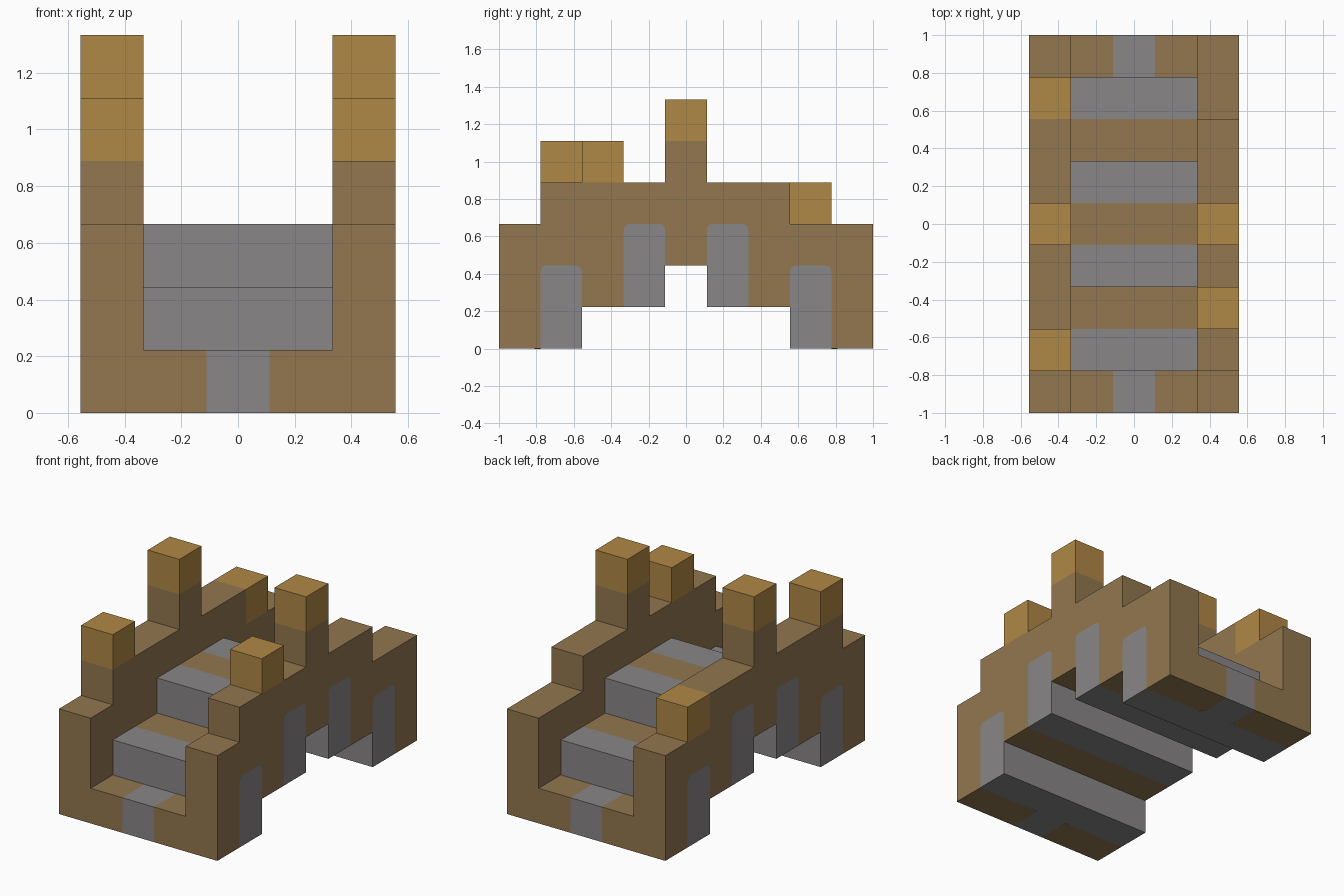
import bpy
import bmesh
from math import sin, cos, pi

cube = bpy.data.objects.get("Cube")
if cube:
    bpy.data.objects.remove(cube, do_unlink=True)

U = 2 / 9                 # block size; the bridge is 9 blocks long, 5 wide
IN, OUT = 1.5, 2.5        # wall inner and outer sides, in blocks
R = 0.15                  # small corner radius, in blocks


def material(name, rgb):
    lin = [((c / 255 + 0.055) / 1.055) ** 2.4 for c in rgb] + [1]
    m = bpy.data.materials.new(name)
    m.use_nodes = True
    m.diffuse_color = lin
    bsdf = next(n for n in m.node_tree.nodes if n.type == 'BSDF_PRINCIPLED')
    bsdf.inputs["Base Color"].default_value = lin
    return m


BROWN = material("brown_wood", (146, 119, 79))
GREY = material("grey_stone", (137, 134, 135))
GOLD = material("golden_wood", (176, 136, 70))


def prism(name, points, shift, mat):
    """Extrude a polygon (in blocks) by a vector; y is counted from the front."""
    bm = bmesh.new()
    face = bm.faces.new([bm.verts.new(p) for p in points])
    new = bmesh.ops.extrude_face_region(bm, geom=[face])["geom"]
    bmesh.ops.translate(bm, vec=shift,
                        verts=[g for g in new if isinstance(g, bmesh.types.BMVert)])
    bmesh.ops.recalc_face_normals(bm, faces=bm.faces)
    for v in bm.verts:
        v.co = (v.co.x * U, (v.co.y - 4.5) * U, v.co.z * U)
    mesh = bpy.data.meshes.new(name)
    bm.to_mesh(mesh)
    bm.free()
    mesh.materials.append(mat)
    obj = bpy.data.objects.new(name, mesh)
    bpy.context.collection.objects.link(obj)


def box(name, x0, x1, y0, z0, z1, mat):
    ring = [(x0, y0, z0), (x1, y0, z0), (x1, y0 + 1, z0), (x0, y0 + 1, z0)]
    prism(name, ring, (0, 0, z1 - z0), mat)


def arch(y, top, z_front, z_back):
    """Outline of a one-block pier with rounded upper corners, front to back."""
    pts = [(y, z_front)]
    for cy, start in ((y + R, pi), (y + 1 - R, pi / 2)):
        for i in range(6):
            a = start - i * pi / 10
            pts.append((cy + R * cos(a), top - R + R * sin(a)))
    return pts + [(y + 1, z_back)]


# Pier slots: y, top, underside in front, underside behind
slots = [(1, 2, 0, 1), (3, 3, 1, 2), (5, 3, 2, 1), (7, 2, 1, 0)]
wall_tops = [3, 4, 4, 4, 5, 4, 4, 3, 3]

# Stepped wall outline: underside with slots, then the parapet back to front
outline = [(0, 0)]
for s in slots:
    outline += arch(*s)
outline.append((9, 0))
for y in reversed(range(9)):
    if y == 8 or wall_tops[y] != wall_tops[y + 1]:
        outline.append((y + 1, wall_tops[y]))
    if y == 0 or wall_tops[y] != wall_tops[y - 1]:
        outline.append((y, wall_tops[y]))

# Post caps: y and base height on each side
caps = {"left": [(2, 4), (4, 5)], "right": [(1, 4), (4, 5), (7, 3)]}

for side, sx in (("left", 1), ("right", -1)):
    shift = (sx * (OUT - IN), 0, 0)
    prism(side + "_wall", [(sx * IN, y, z) for y, z in outline], shift, BROWN)
    for n, (y, top, zf, zb) in enumerate(slots, 1):
        foot = min(zf, zb)
        pier = [(sx * IN, py, pz) for py, pz in arch(y, top, foot, foot)]
        prism(f"{side}_pier_{n}", pier, shift, GREY)
    for n, (y, z) in enumerate(caps[side], 1):
        box(f"{side}_post_cap_{n}", sx * IN, sx * OUT, y, z, z + 1, GOLD)

# Stepped deck: grey beams alternating with brown planks
for n, (y, top, zf, zb) in enumerate(slots, 1):
    box(f"deck_beam_{n}", -IN, IN, y, min(zf, zb), top, GREY)
for n, (y, z) in enumerate([(2, 1), (4, 2), (6, 1)], 1):
    box(f"deck_plank_{n}", -IN, IN, y, z, z + 1, BROWN)

# End steps: a grey centre stone between two brown blocks
for end, y, edge, d in (("front", 0, 1, -1), ("back", 8, 8, 1)):
    box(end + "_step_stone", -0.5, 0.5, y, 0, 1, GREY)
    for side, sx in (("left", 1), ("right", -1)):
        box(f"{end}_step_{side}", sx * 0.5, sx * IN, y, 0, 1, BROWN)
        # Thin fillet rounding the brown corner on the underside
        fillet = [(sx * 0.5, edge, 0)]
        for i in range(6):
            a = i * pi / 10
            fillet.append((sx * (0.5 + R - R * cos(a)),
                           edge + d * (R - R * sin(a)), 0))
        prism(f"{end}_underside_fillet_{side}", fillet, (0, 0, -0.005), GREY)
